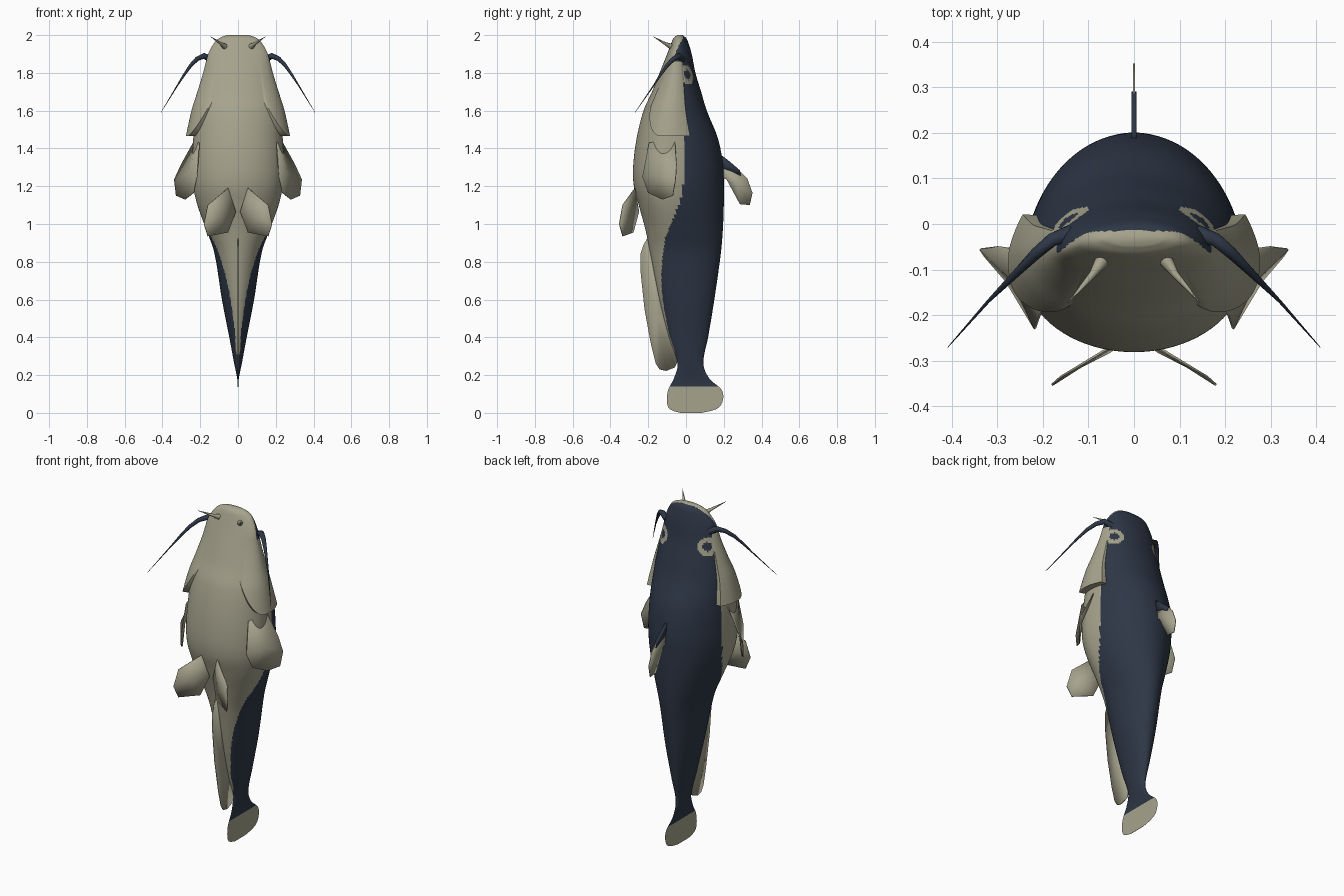
import bpy, bmesh, math
from mathutils import Vector

if "Cube" in bpy.data.objects:
    bpy.data.objects.remove(bpy.data.objects["Cube"])


def material(name, rgb):
    m = bpy.data.materials.new(name)
    m.diffuse_color = (*rgb, 1)
    m.use_nodes = True
    m.node_tree.nodes["Principled BSDF"].inputs["Base Color"].default_value = m.diffuse_color
    return m


LIGHT = material("pale olive", (0.38, 0.365, 0.265))
NAVY = material("dark navy", (0.027, 0.038, 0.062))


def make(name, verts, faces, mats, angle=40):
    me = bpy.data.meshes.new(name)
    bm = bmesh.new()
    vs = [bm.verts.new(v) for v in verts]
    for f in faces:
        bm.faces.new([vs[i] for i in f])
    bmesh.ops.recalc_face_normals(bm, faces=bm.faces)
    bm.to_mesh(me)
    bm.free()
    for m in mats:
        me.materials.append(m)
    for p in me.polygons:
        p.use_smooth = True
    me.set_sharp_from_angle(angle=math.radians(angle))
    ob = bpy.data.objects.new(name, me)
    bpy.context.collection.objects.link(ob)
    return ob


def curve(table, z, col):
    """Smooth Hermite lookup of a column in a table sorted by rising z."""
    n = len(table)
    i = 0
    while i < n - 2 and z > table[i + 1][0]:
        i += 1

    def slope(k):
        a, b = table[max(k - 1, 0)], table[min(k + 1, n - 1)]
        return (b[col] - a[col]) / (b[0] - a[0])
    h = table[i + 1][0] - table[i][0]
    t = min(max((z - table[i][0]) / h, 0), 1)
    return ((2*t**3 - 3*t*t + 1) * table[i][col] + (t**3 - 2*t*t + t) * h * slope(i)
            + (3*t*t - 2*t**3) * table[i + 1][col] + (t**3 - t*t) * h * slope(i + 1))


# Body stations: height, back y, belly y, y of widest point, half width
BODY = [
    (0.00, 0.08, -0.03, 0.03, 0.001), (0.015, 0.15, -0.08, 0.03, 0.001),
    (0.05, 0.19, -0.10, 0.04, 0.001), (0.12, 0.19, -0.095, 0.04, 0.001),
    (0.18, 0.125, -0.065, 0.03, 0.004), (0.26, 0.092, -0.045, 0.02, 0.020),
    (0.40, 0.117, -0.09, 0.02, 0.046), (0.60, 0.15, -0.14, 0.01, 0.085),
    (0.85, 0.185, -0.19, -0.03, 0.126), (0.97, 0.195, -0.215, -0.06, 0.168),
    (1.10, 0.20, -0.25, -0.09, 0.215), (1.20, 0.20, -0.276, -0.10, 0.237),
    (1.30, 0.197, -0.28, -0.10, 0.242), (1.45, 0.17, -0.262, -0.09, 0.237),
    (1.60, 0.11, -0.225, -0.08, 0.225), (1.70, 0.08, -0.18, -0.07, 0.205),
    (1.80, 0.05, -0.14, -0.06, 0.182), (1.90, 0.03, -0.10, -0.055, 0.158),
    (1.96, 0.012, -0.077, -0.042, 0.125), (1.985, 0.0, -0.065, -0.035, 0.098),
    (2.00, -0.018, -0.047, -0.033, 0.06)]

# Lower limit of the dark back: height, y
EDGE = [(0.14, -0.2), (0.26, -0.06), (0.44, -0.095), (0.68, -0.13), (0.92, -0.11),
        (1.02, -0.07), (1.13, -0.03), (1.26, -0.01), (1.47, -0.01), (1.6, -0.035),
        (1.75, -0.065), (1.87, -0.063), (1.93, -0.045), (1.98, -0.018), (2.0, -0.015)]


def skin(z, a, k=1.0):
    """Point on the body: angle 0 at the side, 90 degrees at the back."""
    yt, yb, ym, w = (curve(BODY, z, c) for c in (1, 2, 3, 4))
    r = (yt - ym) if math.sin(a) > 0 else (ym - yb)
    return Vector((max(w, 0.001) * math.cos(a) * k, ym + r * math.sin(a) * k, z))


# Body with head and tail
N = 120
heights = [i * 0.01 for i in range(196)] + [1.96 + i * 0.004 for i in range(11)]
verts, faces = [], []
for z in heights:
    verts += [skin(z, 2 * math.pi * j / N) for j in range(N)]
for i in range(len(heights) - 1):
    for j in range(N):
        k = (j + 1) % N
        faces.append((i*N + j, i*N + k, i*N + N + k, i*N + N + j))
faces += [tuple(range(N)), tuple(range((len(heights) - 1) * N, len(heights) * N))]
body = make("body", verts, faces, [LIGHT, NAVY], 50)
EYE = Vector((0.148, 0.008, 1.79))
for p in body.data.polygons:
    c = p.center
    d = (Vector((abs(c.x), c.y, c.z)) - EYE).length
    dark = c.z > 0.145 and c.y > curve(EDGE, c.z, 1)
    if 0.026 < d < 0.053:      # pale eye ring around a dark pupil
        dark = False
    p.material_index = int(dark)


# Gill covers, flaring away from the body towards the tail
def gill_cover(name, side):
    rows, cols = 24, 24
    v, f = [], []
    for i in range(rows + 1):
        s = min(i / (rows - 1), 1)
        for j in range(cols + 1):
            u = j / cols
            a = math.radians(26 - 78 * u)
            q = min(max((u - 0.5) / 0.5, 0), 1)
            end = 1.465 + 0.19 * q * q
            z = 1.86 + (end - 1.86) * s
            k = 1.003 + 0.165 * s**1.4 * (1 - q**2 * 0.85) * (0.65 + 0.35 * min(u * 4, 1))
            if i == rows or j in (0, cols):
                k = 0.97
            p = skin(z, a, k)
            v.append((p.x * side, p.y, p.z))
    for i in range(rows):
        for j in range(cols):
            b = i * (cols + 1) + j
            f.append((b, b + 1, b + cols + 2, b + cols + 1))
    make(name, v, f, [LIGHT])


# Thin fin plates fanned from their middle
def fin(name, pts, mat=LIGHT, thick=0.005, side=1):
    pts = [Vector((x * side, y, z)) for x, y, z in pts]
    mid = sum(pts, Vector()) / len(pts)
    n = len(pts)
    ob = make(name, pts + [mid], [(i, (i + 1) % n, n) for i in range(n)], [mat])
    so = ob.modifiers.new("thickness", 'SOLIDIFY')
    so.thickness = thick
    so.offset = 0


# Tapered whiskers
def barbel(name, path, radius, mat, side):
    pts = [Vector((x * side, y, z)) for x, y, z in path]
    n, S = len(pts), 8
    v, f = [], []
    for i, p in enumerate(pts):
        d = (pts[min(i + 1, n - 1)] - pts[max(i - 1, 0)]).normalized()
        e1 = d.cross(Vector((0, 1, 0.3))).normalized()
        e2 = d.cross(e1)
        r = radius * (1 - i / (n - 1)) + 0.0008
        v += [p + r * (e1 * math.cos(2*math.pi*j/S) + e2 * math.sin(2*math.pi*j/S)) for j in range(S)]
    for i in range(n - 1):
        for j in range(S):
            k = (j + 1) % S
            f.append((i*S + j, i*S + k, i*S + S + k, i*S + S + j))
    f += [tuple(range(S)), tuple(range((n - 1) * S, n * S))]
    make(name, v, f, [mat], 60)


PECTORAL = [(0.225, -0.06, 1.45), (0.30, -0.05, 1.315), (0.337, -0.055, 1.235),
            (0.327, -0.07, 1.15), (0.28, -0.125, 1.13), (0.235, -0.20, 1.165),
            (0.217, -0.23, 1.25), (0.205, -0.195, 1.43)]
PELVIC = [(0.053, -0.27, 1.19), (0.012, -0.25, 1.065), (0.053, -0.28, 0.955),
          (0.16, -0.335, 0.935), (0.18, -0.353, 1.0), (0.16, -0.335, 1.1)]
UPPER = [(0.14, -0.02, 1.87), (0.18, -0.035, 1.89), (0.215, -0.065, 1.875), (0.25, -0.10, 1.84),
         (0.285, -0.135, 1.79), (0.32, -0.17, 1.735), (0.408, -0.27, 1.59)]
CHIN = [(0.07, -0.08, 1.94), (0.09, -0.11, 1.955), (0.145, -0.173, 1.992)]

for tag, s in (("right", 1), ("left", -1)):
    gill_cover(tag + "_gill_cover", s)
    fin(tag + "_pectoral_fin", PECTORAL, side=s)
    fin(tag + "_pelvic_fin", PELVIC, side=s)
    barbel(tag + "_upper_barbel", UPPER, 0.018, NAVY, s)
    barbel(tag + "_chin_barbel", CHIN, 0.015, LIGHT, s)

# Dorsal fin: dark leading spine and pale web
fin("dorsal_spine", [(0, y, z) for y, z in
    [(0.18, 1.37), (0.22, 1.34), (0.285, 1.285), (0.29, 1.255), (0.24, 1.28), (0.18, 1.30)]], NAVY, 0.012)
fin("dorsal_web", [(0, y, z) for y, z in
    [(0.18, 1.32), (0.285, 1.28), (0.325, 1.24), (0.352, 1.165), (0.338, 1.10),
     (0.285, 1.105), (0.215, 1.235), (0.18, 1.25)]], LIGHT, 0.005)

# Long anal fin under the tail
fin("anal_fin", [(0, y, z) for y, z in
    [(-0.19, 0.95), (-0.225, 0.89), (-0.242, 0.84), (-0.242, 0.76), (-0.22, 0.55), (-0.185, 0.36),
     (-0.16, 0.26), (-0.14, 0.23), (-0.105, 0.222), (-0.06, 0.24), (-0.03, 0.30), (-0.07, 0.45),
     (-0.12, 0.65)]], LIGHT, 0.006)
